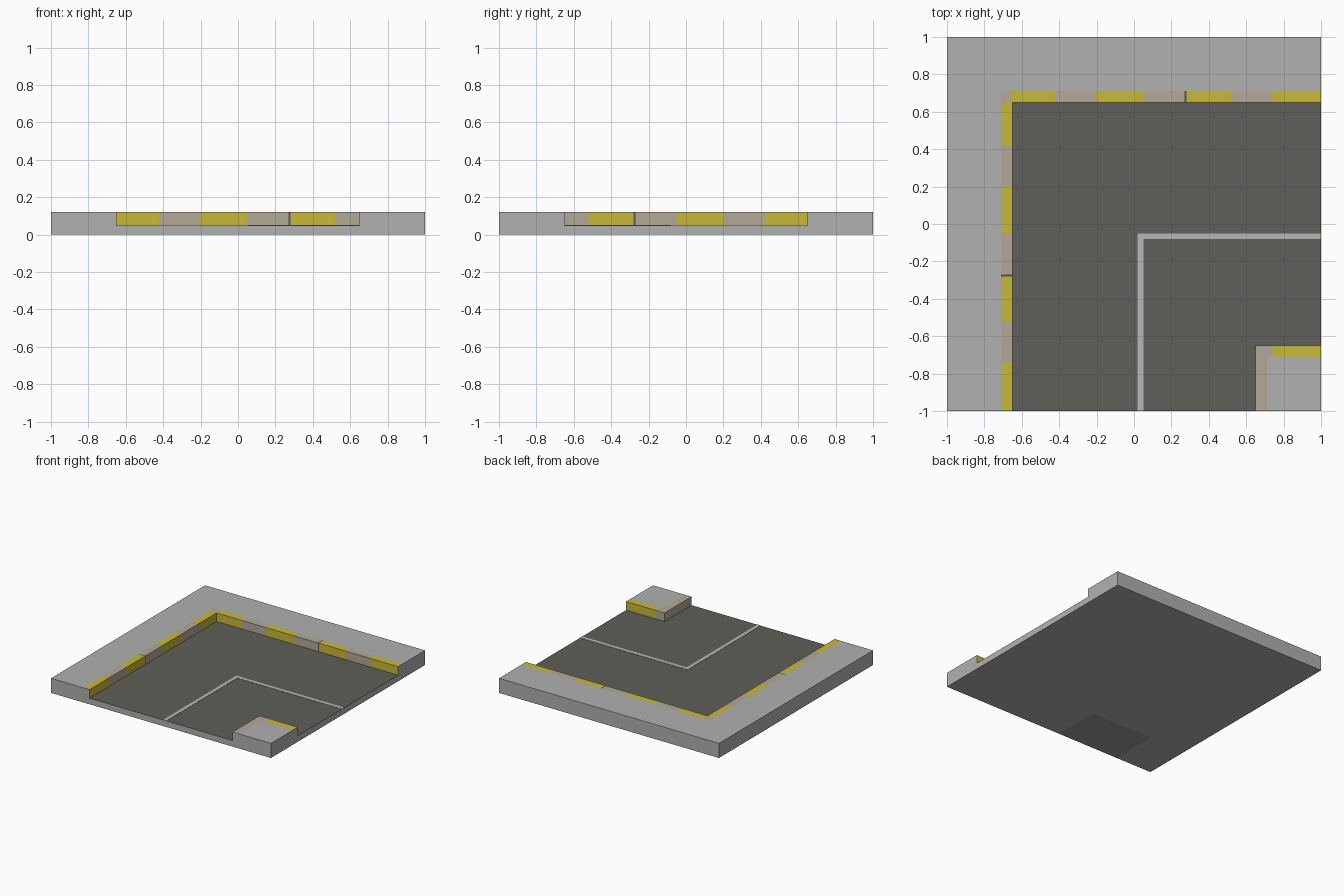
import bpy, bmesh

if "Cube" in bpy.data.objects:
    bpy.data.objects.remove(bpy.data.objects["Cube"])

def material(name, rgb):
    m = bpy.data.materials.new(name)
    m.diffuse_color = (*rgb, 1)
    m.use_nodes = True
    m.node_tree.nodes["Principled BSDF"].inputs["Base Color"].default_value = m.diffuse_color
    return m

CONCRETE = material("concrete grey", (0.44, 0.44, 0.44))
ASPHALT = material("asphalt", (0.113, 0.113, 0.10))
YELLOW = material("curb yellow", (0.58, 0.485, 0.042))
TAN = material("curb tan", (0.45, 0.40, 0.31))
JOINT = material("joint dark", (0.09, 0.09, 0.08))
PAINT = material("lane paint", (0.47, 0.47, 0.47))
SHADE = material("underside patch", (0.33, 0.33, 0.33))

CORNERS = {"T": (4, 5, 6, 7), "D": (3, 2, 1, 0), "F": (0, 1, 5, 4),
           "R": (1, 2, 6, 5), "B": (2, 3, 7, 6), "L": (3, 0, 4, 7)}

def box(name, x0, x1, y0, y1, z0, z1, sides, mat, side_mat=None):
    """Box with only the visible sides; side_mat colours the upright ones."""
    bm = bmesh.new()
    v = [bm.verts.new((x, y, z)) for z in (z0, z1)
         for x, y in ((x0, y0), (x1, y0), (x1, y1), (x0, y1))]
    for s in sides:
        f = bm.faces.new([v[i] for i in CORNERS[s]])
        f.material_index = 1 if side_mat and s not in "TD" else 0
    for vert in [q for q in v if not q.link_faces]:
        bm.verts.remove(vert)
    me = bpy.data.meshes.new(name)
    bm.to_mesh(me)
    bm.free()
    me.materials.append(mat)
    if side_mat:
        me.materials.append(side_mat)
    ob = bpy.data.objects.new(name, me)
    bpy.context.collection.objects.link(ob)
    return ob

ROAD, TOP = 0.05, 0.12     # road and pavement heights
IN, OUT = 0.65, 0.71       # inner and outer curb lines

# road surface, with grey outer edges
box("road_main", -IN, 1, -IN, IN, 0, ROAD, "TR", ASPHALT, CONCRETE)
box("road_exit", -IN, IN, -1, -IN, 0, ROAD, "TF", ASPHALT, CONCRETE)

# pavements
box("pavement_left", -1, -OUT, -1, OUT, 0, TOP, "TLF", CONCRETE)
box("pavement_back", -1, 1, OUT, 1, 0, TOP, "TLRB", CONCRETE)
box("pavement_corner", OUT, 1, -1, -OUT, 0, TOP, "TRF", CONCRETE)

# grey curb ends on the tile border
for i, x in enumerate((-OUT, IN)):
    box(f"curb_end_front_{i}", x, x + 0.06, -1, -0.9, 0, TOP, "F", CONCRETE)
for i, y in enumerate((-OUT, IN)):
    box(f"curb_end_right_{i}", 0.9, 1, y, y + 0.06, 0, TOP, "R", CONCRETE)

# striped curb stones along the back (x) and, mirrored, along the left (-y)
STRIPES = [(-0.65, -0.42, YELLOW), (-0.42, -0.20, TAN), (-0.20, 0.05, YELLOW),
           (0.05, 0.27, TAN), (0.27, 0.28, JOINT), (0.28, 0.52, YELLOW),
           (0.52, 0.74, TAN), (0.74, 1.0, YELLOW)]
for i, (a, b, mat) in enumerate(STRIPES):
    start = -0.66 if i == 0 else a
    box(f"curb_back_{i}", start, b, IN, OUT, ROAD, TOP, "TF", mat)
    box(f"curb_left_{i}", -OUT, -IN, -b, -a, ROAD, TOP, "TR", mat)
box("curb_inner_corner", -OUT, -0.66, IN, OUT, ROAD, TOP, "T", TAN)

# curb of the small corner
box("curb_corner_side", IN, OUT, -1, -OUT, ROAD, TOP, "TL", TAN)
box("curb_corner_turn", IN, 0.74, -OUT, -IN, ROAD, TOP, "TLB", TAN)
box("curb_corner_stripe", 0.74, 1, -OUT, -IN, ROAD, TOP, "TB", YELLOW)

# lane marking plates
box("lane_line_front", 0.02, 0.05, -1, -0.08, ROAD, ROAD + 0.002, "TLRF", PAINT)
box("lane_line_right", 0.02, 1, -0.08, -0.05, ROAD, ROAD + 0.002, "TLRBF", PAINT)

# underside, with one darker rectangle at the front edge
XS, YS = (-1, -0.67, -0.1, 1), (-1, -0.6, 1)
for i in range(3):
    for j in range(2):
        box(f"underside_{i}_{j}", XS[i], XS[i + 1], YS[j], YS[j + 1], 0, ROAD, "D",
            SHADE if (i, j) == (1, 0) else CONCRETE)
